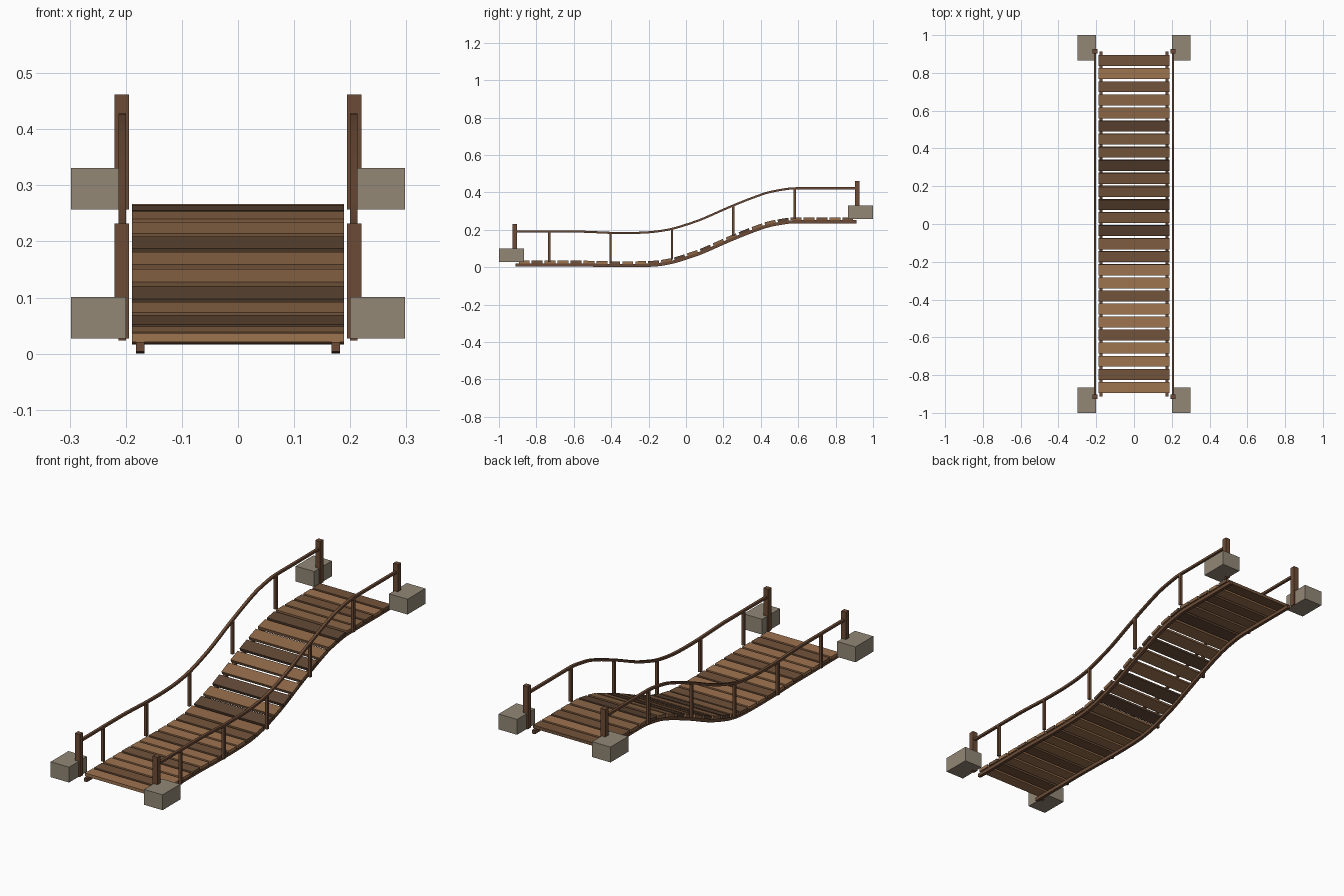
import bpy, bmesh, math
from mathutils import Matrix, Vector

if "Cube" in bpy.data.objects:
    bpy.data.objects.remove(bpy.data.objects["Cube"])


def material(name, r, g, b):
    lin = [((c / 255 + 0.055) / 1.055) ** 2.4 for c in (r, g, b)]
    m = bpy.data.materials.new(name)
    m.diffuse_color = (*lin, 1)
    m.use_nodes = True
    m.node_tree.nodes["Principled BSDF"].inputs["Base Color"].default_value = m.diffuse_color
    return m


LIGHT = material("light_plank_wood", 158, 115, 79)
WARM = material("warm_plank_wood", 138, 101, 70)
MID = material("mid_plank_wood", 114, 83, 59)
DARK = material("dark_plank_wood", 93, 69, 51)
FRAME = material("frame_wood", 108, 75, 54)
STONE = material("stone", 146, 135, 118)

# Height of the walkway above its front end, as (y, rise)
PROFILE = [(-0.95, 0), (-0.6, 0), (-0.5, -.003), (-0.41, -.007), (-0.33, -.008),
           (-0.25, -.007), (-0.165, -.001), (-0.075, .014), (0, .036), (0.085, .066),
           (0.25, .138), (0.42, .203), (0.5, .221), (0.583, .231), (0.95, .231)]


def slope_at(i):
    if i <= 1 or i >= len(PROFILE) - 2:
        return 0.0
    (y0, z0), (y1, z1) = PROFILE[i - 1], PROFILE[i + 1]
    return (z1 - z0) / (y1 - y0)


def rise(y):
    for i in range(len(PROFILE) - 1):
        (y0, z0), (y1, z1) = PROFILE[i], PROFILE[i + 1]
        if y <= y1:
            break
    h = y1 - y0
    t = (y - y0) / h
    return ((2*t**3 - 3*t**2 + 1) * z0 + (t**3 - 2*t**2 + t) * h * slope_at(i)
            + (3*t**2 - 2*t**3) * z1 + (t**3 - t**2) * h * slope_at(i + 1))


def deck_rise(y):
    r = rise(y)
    return r if r > 0 else r * 0.5


def angle(f, y):
    return math.atan2(f(y + 0.01) - f(y - 0.01), 0.02)


def finish(bm, name, mat):
    bmesh.ops.recalc_face_normals(bm, faces=bm.faces)
    me = bpy.data.meshes.new(name)
    bm.to_mesh(me)
    bm.free()
    me.materials.append(mat)
    ob = bpy.data.objects.new(name, me)
    bpy.context.collection.objects.link(ob)
    return ob


def box(name, centre, size, mat, tilt=0.0):
    bm = bmesh.new()
    bmesh.ops.create_cube(bm, size=1)
    bm.transform(Matrix.Translation(centre) @ Matrix.Rotation(tilt, 4, 'X')
                 @ Matrix.Diagonal((*size, 1)))
    return finish(bm, name, mat)


def sweep(name, x, z, f, w, h, mat, end=0.912, steps=56):
    """Square bar following the walkway profile."""
    bm = bmesh.new()
    rings = []
    for i in range(steps + 1):
        y = -end + 2 * end * i / steps
        a = angle(f, y)
        up = Vector((0, -math.sin(a), math.cos(a))) * (h / 2)
        c = Vector((x, y, z + f(y)))
        rings.append([bm.verts.new(c + Vector((sx * w / 2, 0, 0)) + up * sz)
                      for sx, sz in ((-1, -1), (1, -1), (1, 1), (-1, 1))])
    for a, b in zip(rings, rings[1:]):
        for k in range(4):
            bm.faces.new((a[k], a[(k + 1) % 4], b[(k + 1) % 4], b[k]))
    bm.faces.new(rings[0])
    bm.faces.new(rings[-1])
    return finish(bm, name, mat)


# Deck planks, front to back, in varied wood tones
TONES = {"L": LIGHT, "W": WARM, "M": MID, "D": DARK}
for i, tone in enumerate("LMLLMLLMLLMWDWDWWDWWDWWMLL"[:25] + "M"):
    y = -0.865 + i * 1.73 / 25
    box(f"plank_{i + 1}", (0, y, 0.028 + deck_rise(y)), (0.378, 0.058, 0.015),
        TONES[tone], angle(deck_rise, y))

for side, s in (("left", -1), ("right", 1)):
    # Beam under the planks and handrail above
    sweep(f"{side}_beam", s * 0.174, 0.0125, deck_rise, 0.015, 0.017, FRAME)
    sweep(f"{side}_handrail", s * 0.2065, 0.191, rise, 0.013, 0.011, FRAME)
    # Balusters
    for i in range(5):
        y = -0.732 + i * 0.3285
        lo, hi = 0.027 + deck_rise(y), 0.191 + rise(y)
        box(f"{side}_baluster_{i + 1}", (s * 0.2065, y, (lo + hi) / 2),
            (0.013, 0.013, hi - lo), FRAME)
    # End posts and stone footings
    for end, e, z in (("front", -1, 0.027), ("back", 1, 0.257)):
        box(f"{end}_{side}_post", (s * 0.207, e * 0.915, z + 0.1025),
            (0.026, 0.024, 0.205), FRAME)
        box(f"{end}_{side}_footing", (s * 0.249, e * 0.9325, z + 0.037),
            (0.098, 0.135, 0.074), STONE)
